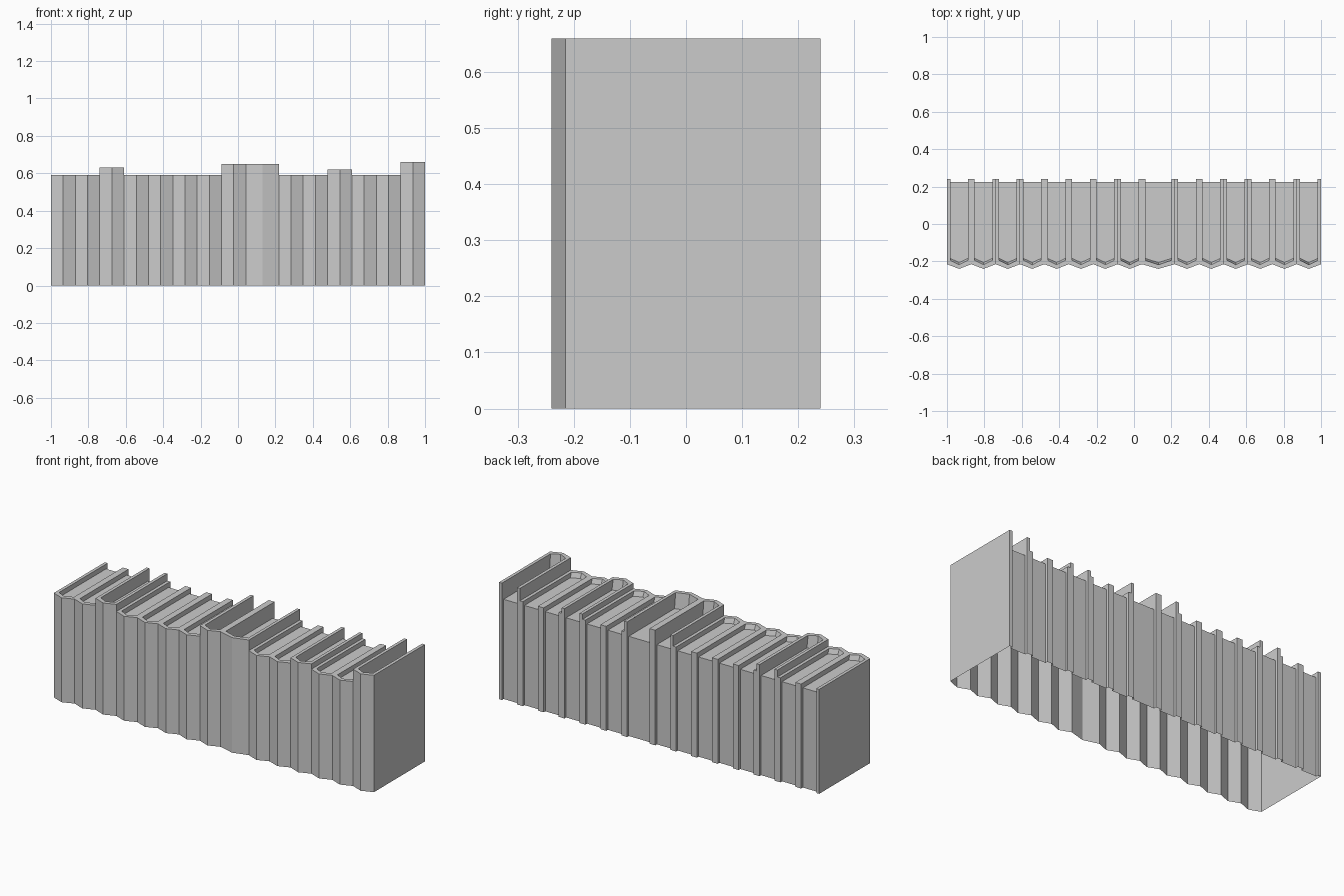
import bpy, bmesh

if "Cube" in bpy.data.objects:
    bpy.data.objects.remove(bpy.data.objects["Cube"])

W, WIDE = 0.1303, 0.176           # book widths
T = 0.018                         # cover thickness
BACK, PAGE_BACK = 0.24, 0.225
PAGE_TOP = 0.563
heights = [.59, .59, .63, .59, .59, .59, .59, .65, .65, .59, .59, .62, .59, .59, .66]


def section(x0, x1, back, corner, ridge):
    """Open U outline with a pointed spine, from left back to right back."""
    return [(x0, back), (x0, corner), ((x0 + x1) / 2, ridge), (x1, corner), (x1, back)]


def make_object(name, faces):
    bm = bmesh.new()
    for f in faces:
        bm.faces.new([bm.verts.new(p) for p in f])
    bmesh.ops.remove_doubles(bm, verts=bm.verts, dist=1e-5)
    bmesh.ops.recalc_face_normals(bm, faces=bm.faces)
    me = bpy.data.meshes.new(name)
    bm.to_mesh(me)
    bm.free()
    ob = bpy.data.objects.new(name, me)
    bpy.context.collection.objects.link(ob)


def strip(low, zl, high, zh):
    """Faces joining two outlines of equal length."""
    return [[(*low[i], zl), (*low[i + 1], zl), (*high[i + 1], zh), (*high[i], zh)]
            for i in range(len(low) - 1)]


def book(i, x0, x1, h, z_left, z_right):
    outer = section(x0, x1, BACK, -0.215, -0.24)
    rim = section(x0 + T, x1 - T, BACK, -0.194, -0.218)
    page = section(x0 + T, x1 - T, PAGE_BACK, -0.184, -0.206)
    inner = section(x0 + T, x1 - T, PAGE_BACK, -0.194, -0.218)

    # Cover: spine, top rim, inner walls, back edges and exposed sides
    faces = strip(outer[1:4], 0, outer[1:4], h)
    faces += strip(outer, h, rim, h)
    faces += strip(page, PAGE_TOP, inner, h)
    for k in (0, 4):
        a, b, c = outer[k], rim[k], page[k]
        faces += strip([a, b], 0, [a, b], h)
        faces += strip([b, c], 0, [b, c], h)
    for k, z in ((0, z_left), (3, z_right)):
        if z < h:
            faces += strip(outer[k:k + 2], z, outer[k:k + 2], h)
    make_object(f"book_cover_{i}", faces)

    # Pages: top and recessed back
    ends = [page[0], page[4]]
    make_object(f"book_pages_{i}", [[(*p, PAGE_TOP) for p in page]]
                + strip(ends, 0, ends, PAGE_TOP))


# Row of books, open underneath
x = -1.0
padded = [0] + heights + [0]
for i, h in enumerate(heights):
    w = WIDE if i == 8 else W
    book(i + 1, x, x + w, h, padded[i], padded[i + 2])
    x += w
